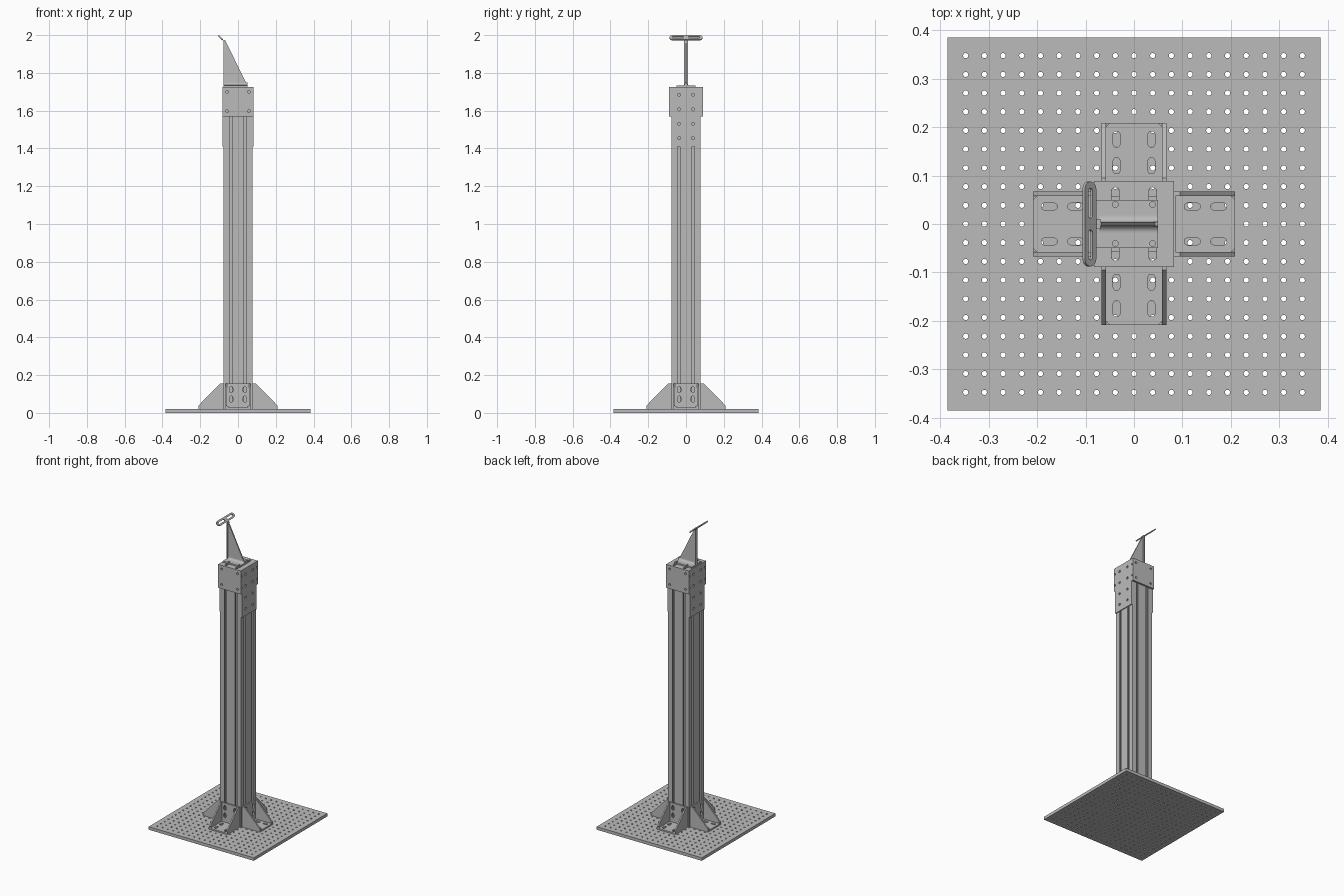
import bpy
from math import sin, cos, pi, radians
from mathutils import Matrix, Vector

cube = bpy.data.objects.get("Cube")
if cube:
    bpy.data.objects.remove(cube, do_unlink=True)

grey = bpy.data.materials.new("plain_grey")
grey.use_nodes = True
grey.diffuse_color = (0.5, 0.5, 0.5, 1)
grey.node_tree.nodes["Principled BSDF"].inputs["Base Color"].default_value = (0.5, 0.5, 0.5, 1)

X, Y, Z = Vector((1, 0, 0)), Vector((0, 1, 0)), Vector((0, 0, 1))


def rect(u0, v0, u1, v1):
    return [(u0, v0), (u1, v0), (u1, v1), (u0, v1)]


def circle(u, v, r, n=12):
    return [(u + r * cos(2 * pi * i / n), v + r * sin(2 * pi * i / n)) for i in range(n)]


def stadium(u, v, length, width, n=6):
    """Round-ended slot, long along u."""
    r, h = width / 2, (length - width) / 2
    ends = []
    for side, start in ((1, -pi / 2), (-1, pi / 2)):
        for i in range(n + 1):
            a = start + pi * i / n
            ends.append((u + side * h + r * cos(a), v + r * sin(a)))
    return ends


def swap(points):
    return [(v, u) for u, v in points]


def sheet(name, outline, thick, origin=(0, 0, 0), u=X, v=Y, holes=(), turn=0):
    """Flat outline with holes, in the plane u, v, thickened along u x v."""
    curve = bpy.data.curves.new(name, "CURVE")
    curve.dimensions = "2D"
    curve.fill_mode = "BOTH"
    curve.extrude = thick / 2
    for loop in (outline, *holes):
        spline = curve.splines.new("POLY")
        spline.points.add(len(loop) - 1)
        for point, (a, b) in zip(spline.points, loop):
            point.co = (a, b, 0, 1)
        spline.use_cyclic_u = True
        spline.use_smooth = False
    temp = bpy.data.objects.new("temp", curve)
    bpy.context.collection.objects.link(temp)
    mesh = bpy.data.meshes.new_from_object(temp)
    bpy.data.objects.remove(temp, do_unlink=True)
    bpy.data.curves.remove(curve)
    w = u.cross(v)
    place = Matrix((u, v, w)).transposed().to_4x4()
    place.translation = Vector(origin) + w * thick / 2
    mesh.transform(Matrix.Rotation(turn, 4, "Z") @ place)
    mesh.materials.clear()
    mesh.materials.append(grey)
    mesh.name = name
    ob = bpy.data.objects.new(name, mesh)
    bpy.context.collection.objects.link(ob)
    return ob


PITCH = 0.0386      # spacing of base holes and column slots
HALF = 0.077        # half width of the column
BASE = 0.02         # top of the base plate
TOP = 1.725         # top of the cap

# Perforated base plate
span = range(-9, 10)
sheet("base_plate", rect(-0.385, -0.385, 0.385, 0.385), BASE,
      holes=[circle(i * PITCH, j * PITCH, 0.0055, 10) for i in span for j in span])

# Column with two T slots on each side
side = [(-HALF, 0)]
for c in (-PITCH, PITCH):
    side += [(c - 0.007, 0), (c - 0.007, 0.008), (c - 0.013, 0.008), (c - 0.013, 0.02),
             (c + 0.013, 0.02), (c + 0.013, 0.008), (c + 0.007, 0.008), (c + 0.007, 0)]
profile = []
for k in range(4):
    for a, depth in side:
        p = Matrix.Rotation(k * pi / 2, 2) @ Vector((a, depth - HALF))
        profile.append(tuple(p))
sheet("column", profile, TOP - 0.01 - BASE, (0, 0, BASE), holes=[circle(0, 0, 0.018)])

# Four gusseted foot brackets, modelled on the +x side and turned
W, OUT, TALL, T = 0.067, 0.208, 0.155, 0.009
gusset = [(HALF, BASE), (OUT, BASE), (OUT, 0.04), (0.095, TALL), (HALF, TALL)]
for k, where in enumerate(("left", "back", "right", "front")):
    turn = k * pi / 2
    sheet("bracket_floor_" + where, rect(HALF, -W, OUT, W), T, (0, 0, BASE), turn=turn,
          holes=[stadium(x, y, 0.034, 0.017, 3) for x in (0.12, 0.175) for y in (-0.036, 0.036)])
    sheet("bracket_back_" + where, rect(-W, BASE, W, TALL), T, (HALF, 0, 0), Y, Z, turn=turn,
          holes=[swap(stadium(z, y, 0.034, 0.017, 3)) for z in (0.073, 0.123) for y in (-0.036, 0.036)])
    for y in (W, T - W):
        sheet("bracket_gusset_" + where, gusset, T, (0, y, 0), X, Z, turn=turn)
    # Corner stiffeners at the outer end
    for s in (-1, 1):
        sheet("bracket_corner_" + where,
              [(OUT, s * W), (OUT, s * (W - 0.018)), (OUT - 0.018, s * W)], 0.012,
              (0, 0, BASE + 0.005), turn=turn)

# Cap: short front and back plates, long stepped side plates, slotted lid
LOW, MID, WIDE = 1.41, 1.57, 0.089
for turn, where in ((0, "front"), (pi, "back")):
    sheet("cap_plate_" + where, rect(-HALF, MID, HALF, TOP), WIDE - HALF, (0, -HALF, 0),
          X, Z, turn=turn,
          holes=[circle(x, z, 0.007) for x in (-0.058, 0.058) for z in (1.597, 1.70)])
stepped = [(-HALF, LOW), (HALF, LOW), (HALF, MID), (WIDE, MID),
           (WIDE, TOP), (-WIDE, TOP), (-WIDE, MID), (-HALF, MID)]
bolts = [circle(s * 0.037, z, 0.008) for s in (-1, 1) for z in (1.455, 1.53, 1.607, 1.684)]
bolts += [circle(s * 0.079, z, 0.006) for s in (-1, 1) for z in (1.607, 1.684)]
for turn, where in ((0, "left"), (pi, "right")):
    sheet("cap_plate_" + where, stepped, 0.006, (HALF, 0, 0), Y, Z, holes=bolts, turn=turn)
sheet("cap_lid", rect(-HALF, -HALF, HALF, HALF), 0.01, (0, 0, TOP - 0.01),
      holes=[swap(stadium(s * 0.052, x, 0.048, 0.016)) for s in (-1, 1) for x in (-PITCH, PITCH)])

# Gusseted mast: foot, web, edge strip and weld fillet
FOOT = TOP + 0.009
sheet("mast_foot", rect(-HALF, -0.05, 0.05, 0.05), FOOT - TOP, (0, 0, TOP),
      holes=[circle(x, y, 0.006) for x in (-PITCH, PITCH) for y in (-0.04, 0.04)])
sheet("mast_web", [(-0.072, FOOT), (0.05, FOOT), (-0.068, 1.972), (-0.072, 1.972)],
      0.008, (0, 0.004, 0), X, Z)
sheet("mast_strip", rect(-0.01, FOOT, 0.01, 1.975), 0.008, (-HALF, 0, 0), Y, Z)
R = 0.014
arc = [(0.004 + R * (1 - cos(i * pi / 10)), FOOT + R * (1 - sin(i * pi / 10))) for i in range(6)]
fillet = arc + [(-y, z) for y, z in reversed(arc)]
sheet("mast_fillet", fillet, 0.122, (-0.072, 0, 0), Y, Z)

# Tilted crossbar with two slots
tilt = Vector((-1, 0, 1)).normalized()
sheet("crossbar", stadium(0, 0, 0.176, 0.034), 0.007, (-0.0945, 0, 1.9835), Y, tilt,
      holes=[stadium(s * 0.043, 0, 0.062, 0.012) for s in (-1, 1)])
